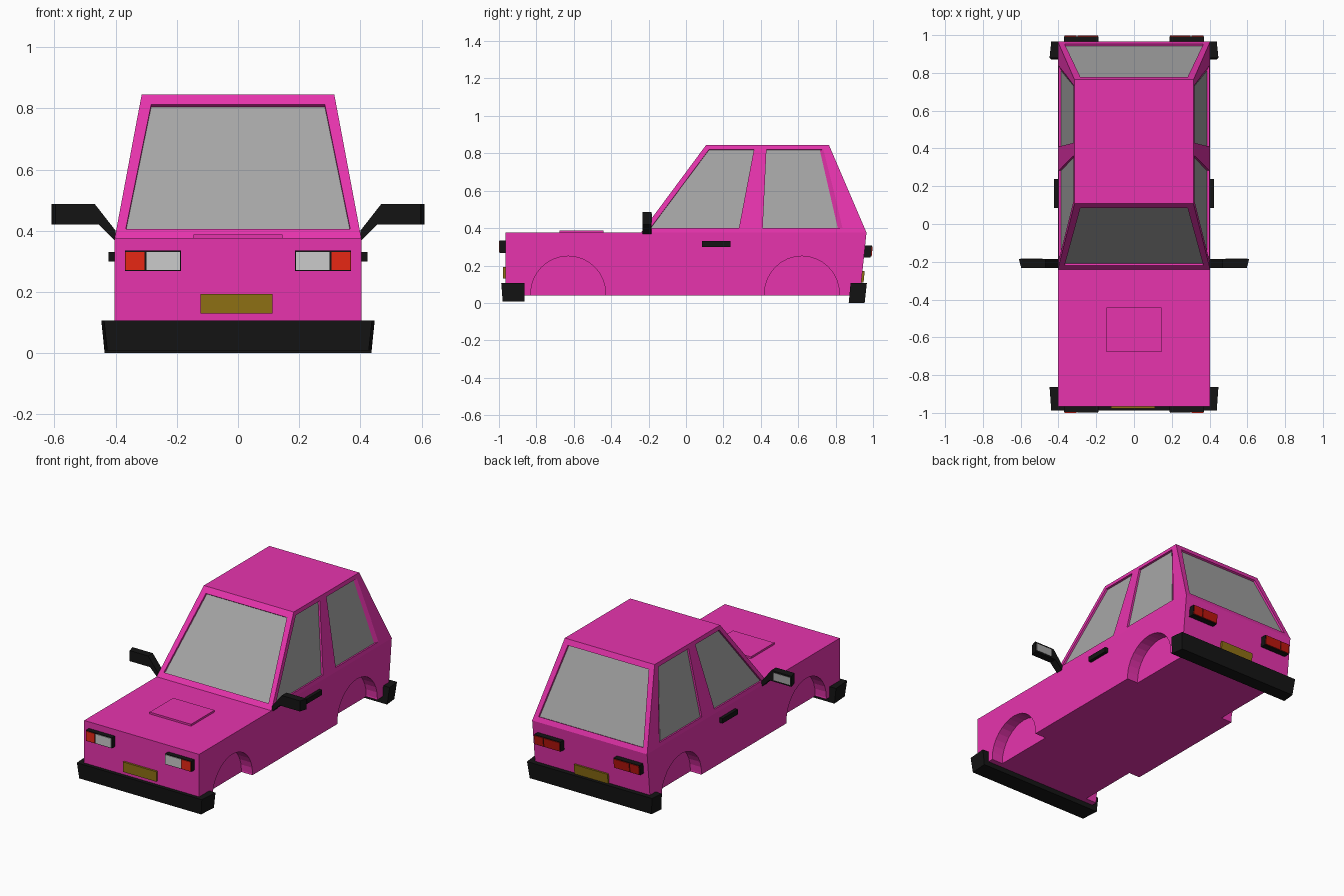
import bpy, bmesh, math
from mathutils import Vector as V

if "Cube" in bpy.data.objects:
    bpy.data.objects.remove(bpy.data.objects["Cube"])


def material(name, rgb):
    m = bpy.data.materials.new(name)
    m.diffuse_color = (*rgb, 1)
    m.use_nodes = True
    m.node_tree.nodes["Principled BSDF"].inputs["Base Color"].default_value = m.diffuse_color
    return m


PINK = material("pink_paint", (0.8, 0.034, 0.42))
BLACK = material("black_plastic", (0.007, 0.007, 0.007))
GLASS = material("grey_glass", (0.38, 0.38, 0.38))
RED = material("red_lens", (0.8, 0.02, 0.007))
DARK_RED = material("dark_red_lens", (0.5, 0.008, 0.004))
OLIVE = material("olive_plate", (0.27, 0.16, 0.007))


def loft(bm, a, b):
    """Closed solid between two matching rings of points."""
    va, vb = [bm.verts.new(p) for p in a], [bm.verts.new(p) for p in b]
    bm.faces.new(va)
    bm.faces.new(vb[::-1])
    for i in range(len(a)):
        j = (i + 1) % len(a)
        bm.faces.new((va[i], vb[i], vb[j], va[j]))


def finish(name, bm, mat=None):
    bmesh.ops.recalc_face_normals(bm, faces=bm.faces)
    me = bpy.data.meshes.new(name)
    bm.to_mesh(me)
    bm.free()
    ob = bpy.data.objects.new(name, me)
    bpy.context.collection.objects.link(ob)
    if mat:
        me.materials.append(mat)
    return ob


def solid(name, a, b, mat=None):
    bm = bmesh.new()
    loft(bm, a, b)
    return finish(name, bm, mat)


def rear_y(z):
    """The tail panel leans, so parts on it are sheared along y."""
    return 0.965 + 0.105 * (z - 0.375)


def box(name, x, y, z, mat=None, rear=False):
    def ring(yy):
        return [(px, yy + (rear_y(pz) if rear else 0), pz) for px, pz in
                ((x[0], z[0]), (x[1], z[0]), (x[1], z[1]), (x[0], z[1]))]
    return solid(name, ring(y[0]), ring(y[1]), mat)


# Body shell: side profile (half width, y, z) mirrored across x
profile = [(.403, -.965, .04), (.403, -.965, .376), (.403, -.24, .376), (.315, .108, .845),
           (.315, .764, .845), (.403, .965, .376), (.403, .93, .04)]
bm = bmesh.new()
right = [bm.verts.new(p) for p in profile]
left = [bm.verts.new((-x, y, z)) for x, y, z in profile]
for s in (right, left):
    bm.faces.new([s[i] for i in (0, 1, 2, 5, 6)])
    bm.faces.new([s[i] for i in (2, 3, 4, 5)])
for i in range(7):
    j = (i + 1) % 7
    bm.faces.new((right[i], right[j], left[j], left[i]))
body = finish("body_shell", bm, PINK)

cut = bmesh.new()

# Wheel arch pockets
for s in (-1, 1):
    for cy in (-0.63, 0.62):
        ring = [(cy + 0.2 * math.cos(t * math.pi / 16), 0.05 + 0.2 * math.sin(t * math.pi / 16))
                for t in range(32)]
        loft(cut, [(s * 0.325, y, z) for y, z in ring], [(s * 0.45, y, z) for y, z in ring])


# Windows: recess in the shell plus a pane at the bottom of it
def window(name, outline, pane, outward):
    a, b = [V(p) for p in outline], [V(p) for p in pane]
    n = (a[1] - a[0]).cross(a[2] - a[0]).normalized()
    if n.dot(V(outward)) < 0:
        n = -n
    loft(cut, [p + n * 0.01 for p in a], [p - n * 0.015 for p in b])
    solid(name, [p - n * 0.0165 for p in b], [p - n * 0.0125 for p in b], GLASS)


def on_side(s, pts):
    return [(s * (.403 - (z - .376) * .088 / .469), y, z) for y, z in pts]


def on_end(y0, y1, pts):
    return [(x, y0 + (y1 - y0) * (z - .376) / .469, z) for x, z in pts]


end_pts = [(-.367, .405), (.367, .405), (.284, .812), (-.284, .812)]
for name, y0, y1, d in (("windscreen", -.24, .108, -1), ("rear_window", .965, .764, 1)):
    pts = on_end(y0, y1, end_pts)
    window(name, pts, pts, (0, d, 0))
front_q = [(-.19, .4), (.283, .4), (.363, .82), (.123, .82)]
rear_q = [(.41, .4), (.853, .4), (.747, .82), (.43, .82)]
rear_pane = [(.41, .4), (.812, .4), (.715, .82), (.43, .82)]
for s, side in ((-1, "left"), (1, "right")):
    window(side + "_front_window", on_side(s, front_q), on_side(s, front_q), (s, 0, 0))
    window(side + "_back_window", on_side(s, rear_q), on_side(s, rear_pane), (s, 0, 0))

# Cut the arches and windows out of the shell
cutter = finish("cutter", cut)
cutter.hide_render = True
mod = body.modifiers.new("cut", 'BOOLEAN')
mod.object, mod.operation, mod.solver = cutter, 'DIFFERENCE', 'EXACT'
bpy.context.view_layer.objects.active = body
bpy.ops.object.modifier_apply(modifier=mod.name)
bpy.data.objects.remove(cutter)

# Bonnet panel
box("bonnet_panel", (-.145, .145), (-.677, -.442), (.37, .388), PINK)


# Bumpers, slightly narrower at the bottom
def bumper(name, top, bottom):
    def ring(hw, y0, y1, z):
        return [(-hw, y0, z), (hw, y0, z), (hw * .98, y1, z), (-hw * .98, y1, z)]
    solid(name, ring(.447, *top), ring(.436, *bottom), BLACK)


bumper("front_bumper", (-.864, -.988, .107), (-.864, -.98, .008))
bumper("rear_bumper", (.88, .967, .107), (.87, .955, 0))

# Number plates
box("front_plate", (-.122, .112), (-.978, -.96), (.13, .193), OLIVE)
box("rear_plate", (-.118, .118), (-.005, .012), (.108, .17), OLIVE, True)

for s, side in ((-1, "left"), (1, "right")):
    def xs(a, b):
        return (s * a, s * b)
    # Head lamps
    box(side + "_head_lamp_housing", xs(.187, .37), (-.996, -.96), (.268, .335), BLACK)
    box(side + "_head_lamp", xs(.19, .299), (-1, -.99), (.272, .331))
    box(side + "_indicator", xs(.305, .367), (-1, -.99), (.272, .331), RED)
    # Tail lamps
    box(side + "_tail_lamp_housing", xs(.187, .37), (-.005, .036), (.243, .307), BLACK, True)
    box(side + "_tail_lamp_inner", xs(.19, .299), (.03, .041), (.247, .303), DARK_RED, True)
    box(side + "_tail_lamp_outer", xs(.305, .367), (.03, .041), (.247, .303), DARK_RED, True)
    # Door handle
    box(side + "_door_handle", xs(.395, .424), (.085, .238), (.3, .331), BLACK)
    # Wing mirror on its arm
    arm = [(.4, .365), (.455, .42), (.61, .42), (.61, .487), (.468, .487), (.4, .4)]
    solid(side + "_wing_mirror", [(s * x, -.185, z) for x, z in arm],
          [(s * min(x, .597), -.232, z) for x, z in arm], BLACK)
    box(side + "_mirror_glass", xs(.485, .6), (-.19, -.183), (.43, .477), GLASS)
